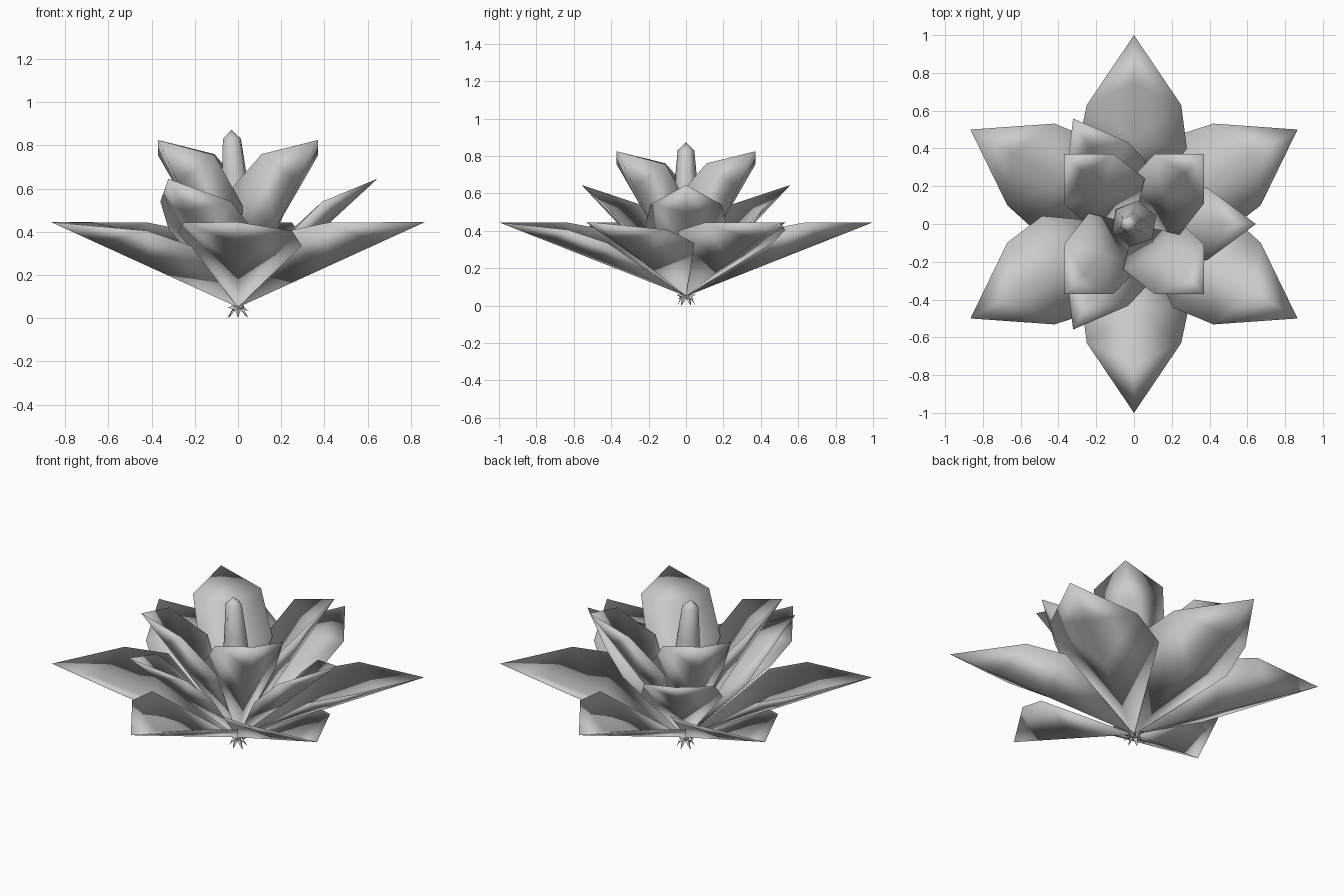
import bpy, bmesh, math, random
from mathutils import Vector, Matrix

cube = bpy.data.objects.get("Cube")
if cube:
    bpy.data.objects.remove(cube, do_unlink=True)

grey = bpy.data.materials.new("soft_grey")
grey.use_nodes = True
color = (0.6, 0.6, 0.6, 1)
grey.diffuse_color = color
grey.node_tree.nodes["Principled BSDF"].inputs["Base Color"].default_value = color


def make_object(name, verts, faces, smooth=True):
    mesh = bpy.data.meshes.new(name)
    mesh.from_pydata(verts, [], faces)
    bm = bmesh.new()
    bm.from_mesh(mesh)
    bmesh.ops.recalc_face_normals(bm, faces=bm.faces)
    for f in bm.faces:
        f.smooth = smooth
    bm.to_mesh(mesh)
    bm.free()
    mesh.materials.append(grey)
    obj = bpy.data.objects.new(name, mesh)
    bpy.context.collection.objects.link(obj)


BASE = Vector((0, 0, 0.05))
THICKNESS = 0.02


def petal(name, angle, tip, left, right):
    """Closed, cupped petal along +x: two skins sharing one rim, apart at the midrib."""
    tip = Vector((tip[0], 0, tip[1]))
    axis = (tip - BASE).normalized()
    up = Vector((-axis.z, 0, axis.x)) * THICKNESS
    outer = [BASE.lerp(tip, t) for t in (0.46, 0.75)]
    inner = [p + up for p in outer]
    # 0 base, 1 tip, 2-3 left rim, 4-5 right rim, 6-7 outer rib, 8-9 inner rib
    pts = [BASE, tip] + [Vector(p) for p in left + right] + outer + inner
    turn = Matrix.Rotation(math.radians(angle), 4, 'Z')
    faces = []
    for a, b, flip in ((6, 7, False), (8, 9, True)):
        skin = [(0, a, 2), (a, 3, 2), (a, b, 3), (b, 1, 3),
                (0, 4, a), (a, 4, 5), (a, 5, b), (b, 5, 1)]
        faces += [f[::-1] if flip else f for f in skin]
    make_object(name, [turn @ p for p in pts], faces)


def ring(name, count, start, tip, left, right):
    for i in range(count):
        petal(f"{name}_{i + 1}", start + i * 360 / count, tip, left, right)


# Wide outer petals, rolled slightly so each overlaps its neighbour
ring("outer_petal", 6, 30, (1.0, 0.445),
     [(0.42, 0.295, 0.335), (0.63, 0.25, 0.405)],
     [(0.40, -0.28, 0.40), (0.63, -0.25, 0.443)])

# Three middle petals
ring("middle_petal", 3, 0, (0.645, 0.645),
     [(0.26, 0.22, 0.42), (0.39, 0.19, 0.54)],
     [(0.26, -0.22, 0.41), (0.39, -0.19, 0.54)])

# Four upright inner petals, rolled the same way
ring("inner_petal", 4, 45, (0.525, 0.825),
     [(0.15, 0.18, 0.52), (0.34, 0.185, 0.755)],
     [(0.13, -0.21, 0.57), (0.34, -0.185, 0.76)])

# Central bud: six-sided tapering profile leaning a little to one side
profile = [(0.02, 0.06, 0), (0.125, 0.38, 0), (0.072, 0.55, -0.012),
           (0.062, 0.65, -0.016), (0.045, 0.83, -0.028)]
SIDES = 6
ring_angles = [math.tau * (k + 0.35) / SIDES for k in range(SIDES)]
verts = [(shift + r * math.cos(a), r * math.sin(a), z)
         for r, z, shift in profile for a in ring_angles]
faces = []
for row in range(len(profile) - 1):
    for k in range(SIDES):
        a, b = row * SIDES + k, row * SIDES + (k + 1) % SIDES
        faces.append((a, b, b + SIDES, a + SIDES))
top = len(verts)
verts.append((-0.03, 0, 0.872))
last = top - SIDES
faces += [(last + k, last + (k + 1) % SIDES, top) for k in range(SIDES)]
faces.append(tuple(reversed(range(SIDES))))
make_object("centre_bud", verts, faces)

# Tuft of small spikes under the flower
random.seed(4)
SPIKES = 12
verts, faces = [], []
hub = Vector((0, 0, 0.04))
for i in range(SPIKES):
    a = math.tau * i / SPIKES
    out = Vector((math.cos(a), math.sin(a), 0))
    side = Vector((-out.y, out.x, 0)) * 0.014
    tip = out * random.uniform(0.045, 0.06)
    tip.z = 0.0 if i % 2 else random.uniform(0.03, 0.065)
    root = hub + out * 0.02
    n = len(verts)
    verts += [root + side, root - side, root + Vector((0, 0, 0.02)), hub, tip]
    faces += [(n, n + 2, n + 4), (n + 2, n + 1, n + 4), (n + 1, n, n + 4),
              (n, n + 3, n + 2), (n + 3, n + 1, n + 2), (n, n + 1, n + 3)]
make_object("base_tuft", verts, faces, smooth=False)
